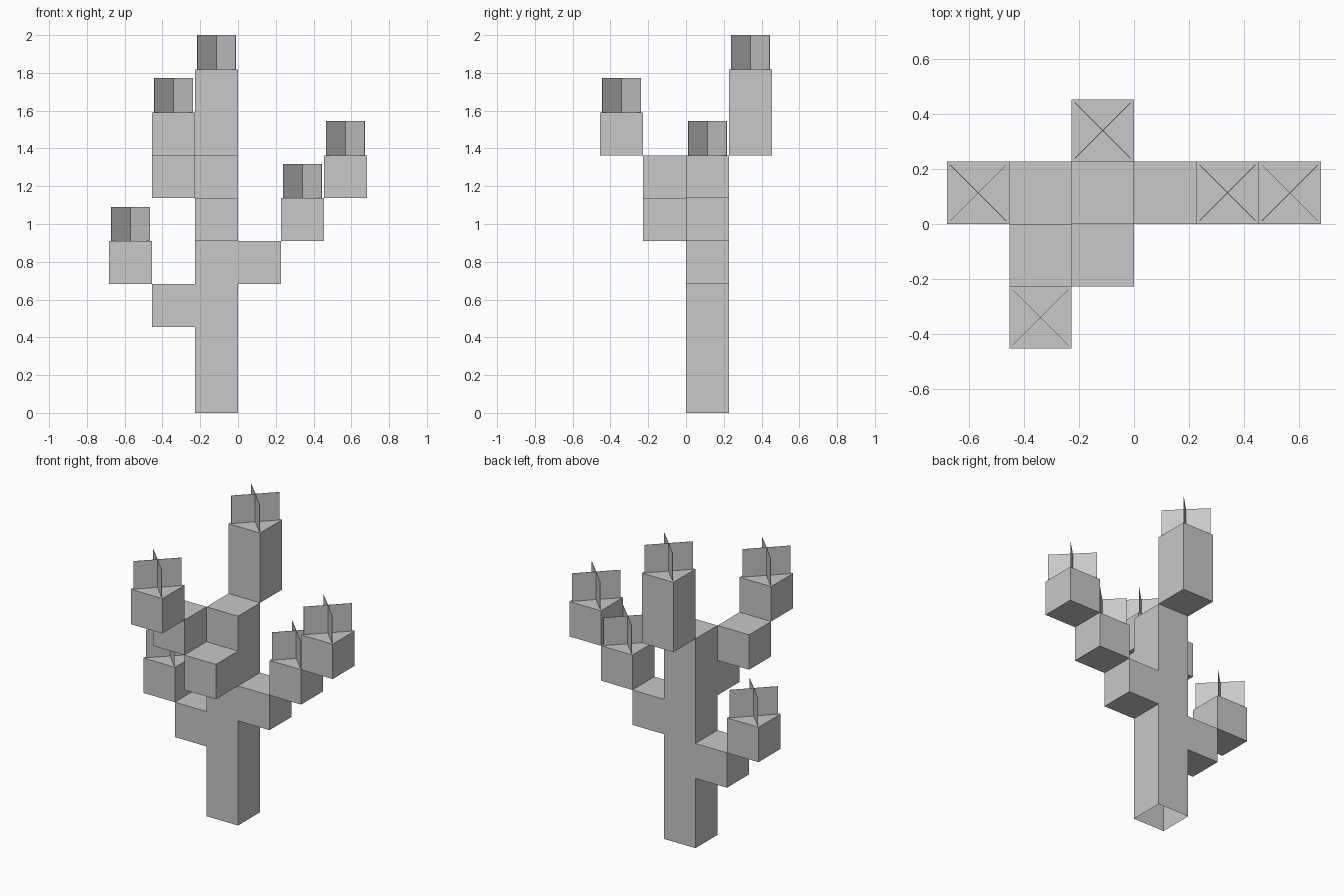
import bpy, bmesh
from mathutils import Vector

if "Cube" in bpy.data.objects:
    bpy.data.objects.remove(bpy.data.objects["Cube"])

U = 2 / 8.8          # edge length of one block
PETAL_H = 0.8 * U    # height of the crossed blossom plates
PETAL_R = 0.45 * U   # half extent of the plates in x and y

grey = bpy.data.materials.new("plain_grey")
grey.diffuse_color = (0.58, 0.58, 0.58, 1)
grey.use_nodes = True
grey.node_tree.nodes["Principled BSDF"].inputs["Base Color"].default_value = grey.diffuse_color

# Each part is a list of boxes: lowest cell corner (x, y, z) and height in blocks
PARTS = {
    "trunk": [(-1, 0, 0, 6)],
    "top_stem": [(-1, 1, 6, 2)],
    "left_branch": [(-2, 0, 2, 1), (-3, 0, 3, 1)],
    "right_branch": [(0, 0, 3, 1), (1, 0, 4, 1), (2, 0, 5, 1)],
    "front_branch": [(-1, -1, 4, 1), (-2, -1, 5, 1), (-2, -2, 6, 1)],
}
BLOSSOMS = {
    "top_blossom": (-1, 1, 8),
    "left_blossom": (-3, 0, 4),
    "right_inner_blossom": (1, 0, 5),
    "right_outer_blossom": (2, 0, 6),
    "front_blossom": (-2, -2, 7),
}


def add_object(name, bm):
    mesh = bpy.data.meshes.new(name)
    bm.to_mesh(mesh)
    bm.free()
    mesh.materials.append(grey)
    obj = bpy.data.objects.new(name, mesh)
    bpy.context.collection.objects.link(obj)
    return obj


def cells(boxes):
    return [(x, y, z + i) for x, y, z, h in boxes for i in range(h)]


filled = {c for boxes in PARTS.values() for c in cells(boxes)}

# Stems and branches: outer block faces only, open under the trunk
for name, boxes in PARTS.items():
    bm = bmesh.new()
    for cell in cells(boxes):
        centre = Vector(cell) + Vector((0.5, 0.5, 0.5))
        for axis in range(3):
            for sign in (-1, 1):
                n = Vector((0, 0, 0))
                n[axis] = sign
                neighbour = tuple(int(a + b) for a, b in zip(cell, n))
                if neighbour in filled or neighbour[2] < 0:
                    continue
                s = Vector((0, 0, 0))
                s[(axis + 1) % 3] = 0.5
                t = n.cross(s)
                mid = centre + n * 0.5
                bm.faces.new([bm.verts.new((mid + a * s + b * t) * U)
                              for a, b in ((-1, -1), (1, -1), (1, 1), (-1, 1))])
    bmesh.ops.remove_doubles(bm, verts=bm.verts[:], dist=1e-5)
    bmesh.ops.dissolve_limit(bm, angle_limit=0.01, verts=bm.verts[:], edges=bm.edges[:])
    add_object(name, bm)

# Blossoms: two thin upright plates crossing on the diagonals
for name, (x, y, z) in BLOSSOMS.items():
    bm = bmesh.new()
    cx, cy, z0 = (x + 0.5) * U, (y + 0.5) * U, z * U
    for d in (-1, 1):
        bm.faces.new([bm.verts.new((cx + s * PETAL_R, cy + s * d * PETAL_R, z0 + h))
                      for s, h in ((-1, 0), (1, 0), (1, PETAL_H), (-1, PETAL_H))])
    obj = add_object(name, bm)
    mod = obj.modifiers.new("thickness", 'SOLIDIFY')
    mod.thickness = 0.002
    mod.offset = 0
